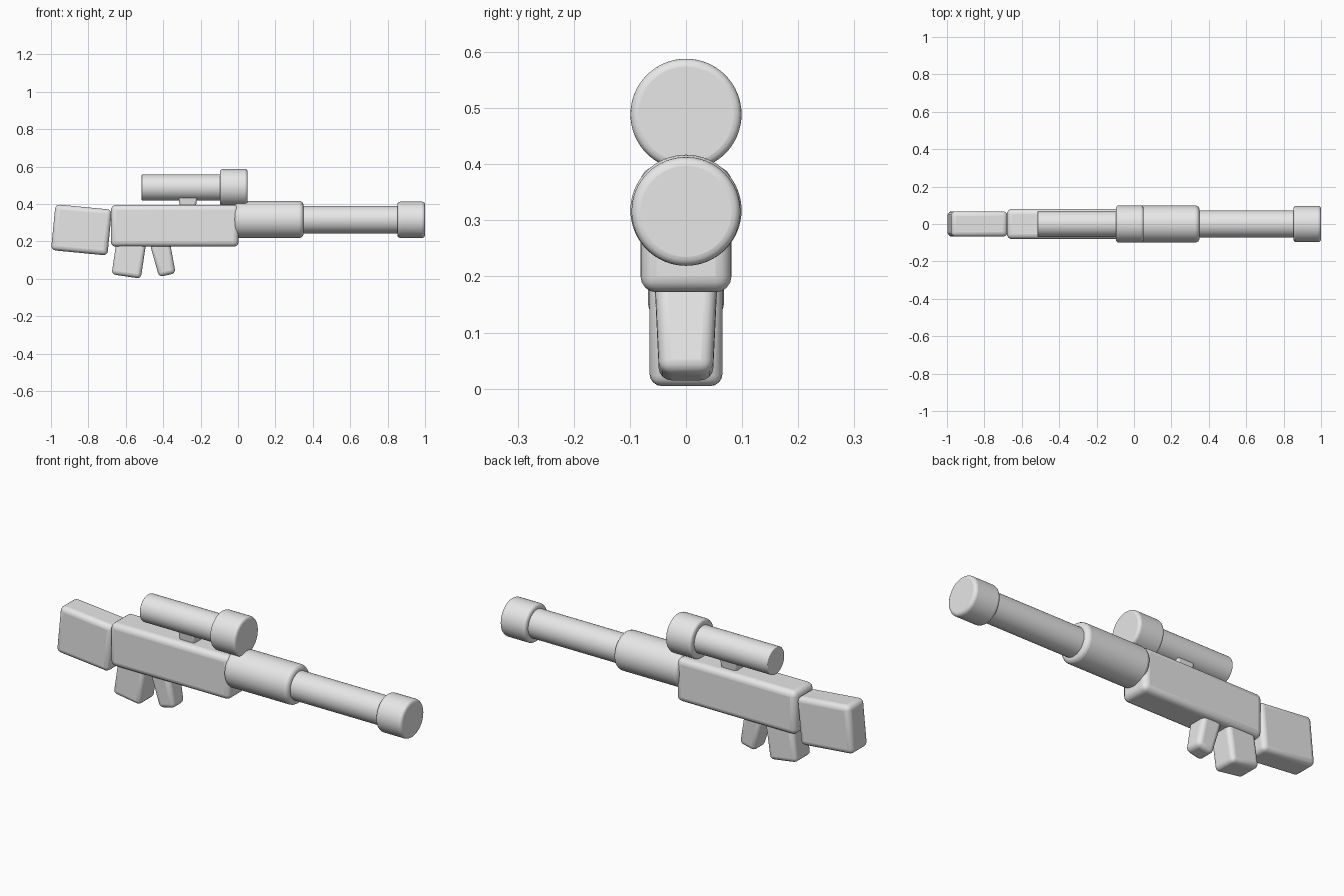
import bpy
import math

cube = bpy.data.objects.get("Cube")
if cube:
    bpy.data.objects.remove(cube, do_unlink=True)

grey = bpy.data.materials.new("light_grey")
grey.use_nodes = True
colour = (0.8, 0.8, 0.8, 1)
grey.diffuse_color = colour
grey.node_tree.nodes["Principled BSDF"].inputs["Base Color"].default_value = colour


def finish(obj, name, bevel, segments=4):
    """Name, colour, round off and smooth a part."""
    obj.name = name
    obj.data.materials.append(grey)
    mod = obj.modifiers.new("rounding", "BEVEL")
    mod.width = bevel
    mod.segments = segments
    mod.limit_method = "ANGLE"
    mod.angle_limit = math.radians(40)
    bpy.ops.object.shade_smooth_by_angle(angle=math.radians(35))


def block(name, x, z, size, tilt=0, bevel=0.025, taper=1.0):
    """Rounded box; taper scales its lower end."""
    bpy.ops.mesh.primitive_cube_add(size=1, location=(x, 0, z),
                                    rotation=(0, math.radians(tilt), 0))
    obj = bpy.context.object
    for v in obj.data.vertices:
        k = taper if v.co.z < 0 else 1
        v.co = (v.co.x * size[0] * k, v.co.y * size[1] * k, v.co.z * size[2])
    finish(obj, name, bevel)


def tube(name, x0, x1, z, radius, bevel):
    """Rounded cylinder lying along x."""
    bpy.ops.mesh.primitive_cylinder_add(
        vertices=64, radius=radius, depth=x1 - x0,
        location=((x0 + x1) / 2, 0, z), rotation=(0, math.pi / 2, 0))
    finish(bpy.context.object, name, bevel)


# Receiver, shoulder stock and the parts below it
block("receiver", -0.338, 0.284, (0.684, 0.162, 0.224), bevel=0.028)
block("stock", -0.837, 0.262, (0.303, 0.136, 0.246), tilt=5.5)
block("grip", -0.583, 0.112, (0.158, 0.13, 0.2), tilt=8.5, bevel=0.022)
block("magazine", -0.398, 0.108, (0.107, 0.112, 0.18), tilt=-13, bevel=0.022, taper=0.85)

# Barrel assembly
BORE = 0.316
tube("barrel_shroud", -0.018, 0.35, BORE + 0.002, 0.099, 0.022)
tube("barrel", 0.3, 0.88, BORE + 0.001, 0.073, 0.006)
tube("muzzle", 0.852, 1.0, BORE, 0.097, 0.016)

# Scope assembly
SIGHT = 0.489
block("scope_mount", -0.268, 0.418, (0.105, 0.09, 0.08), bevel=0.012, taper=0.8)
tube("scope_tube", -0.515, -0.06, SIGHT, 0.07, 0.004)
tube("scope_lens_housing", -0.096, 0.051, SIGHT, 0.099, 0.014)
